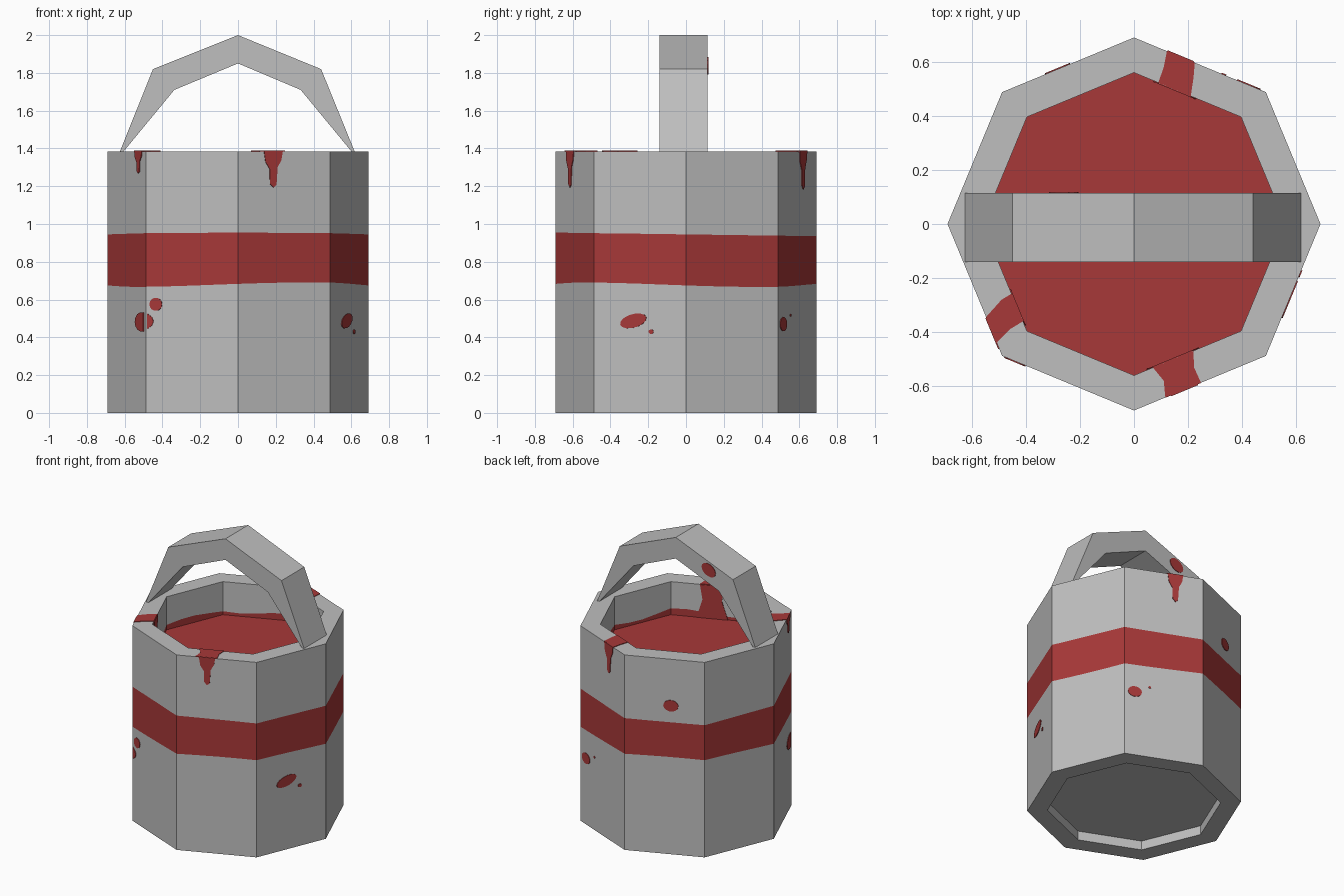
import bpy, bmesh, math
from mathutils import Vector

if "Cube" in bpy.data.objects:
    bpy.data.objects.remove(bpy.data.objects["Cube"])

R_OUT, R_IN, TOP, LEVEL = 0.69, 0.56, 1.385, 1.15
SIDE = 2 * R_OUT * math.sin(math.pi / 8)


def material(name, rgb):
    m = bpy.data.materials.new(name)
    m.diffuse_color = (*rgb, 1)
    m.use_nodes = True
    m.node_tree.nodes["Principled BSDF"].inputs["Base Color"].default_value = m.diffuse_color
    return m


GREY = material("bucket_grey", (0.52, 0.52, 0.52))
RED = material("paint_red", (0.39, 0.04, 0.04))


def make_object(name, bm, mats):
    bmesh.ops.recalc_face_normals(bm, faces=bm.faces[:])
    me = bpy.data.meshes.new(name)
    bm.to_mesh(me)
    bm.free()
    for m in mats:
        me.materials.append(m)
    ob = bpy.data.objects.new(name, me)
    bpy.context.collection.objects.link(ob)
    return ob


def corner(k, r):
    a = math.radians(45 * k)
    return Vector((r * math.cos(a), r * math.sin(a), 0))


def outline(r, sub=4):
    """Points round an octagon, each side split so edges of paint can wobble."""
    return [corner(k, r).lerp(corner(k + 1, r), i / sub) for k in range(8) for i in range(sub)]


# Bucket shell: octagonal rings from the recessed underside up, over the rim and inside
rings = [
    (R_IN, lambda a: 0.065, 0),
    (R_IN, lambda a: 0.0, 0),
    (R_OUT, lambda a: 0.0, 0),
    (R_OUT, lambda a: 0.679 - 0.012 * math.cos(2 * (a - 0.61)), 0),
    (R_OUT, lambda a: 0.945 - 0.009 * math.sin(a), 1),   # painted band
    (R_OUT, lambda a: TOP, 0),
    (R_IN, lambda a: TOP, 0),
    (R_IN, lambda a: LEVEL + 0.035 + 0.015 * math.sin(5 * a), 0),
    (R_IN, lambda a: LEVEL - 0.05, 1),                   # wet edge inside
    (R_IN, lambda a: 0.12, 0),
]
bm = bmesh.new()
loops = [[bm.verts.new((p.x, p.y, zf(math.atan2(p.y, p.x)))) for p in outline(r)] for r, zf, _ in rings]
for (lo, hi), (_, _, mat) in zip(zip(loops, loops[1:]), rings[1:]):
    n = len(lo)
    for i in range(n):
        f = bm.faces.new((lo[i], lo[(i + 1) % n], hi[(i + 1) % n], hi[i]))
        f.material_index = mat
bm.faces.new(loops[0])
bm.faces.new(loops[-1])
make_object("bucket", bm, [GREY, RED])

# Paint surface inside the bucket
bm = bmesh.new()
bm.faces.new([bm.verts.new((p.x, p.y, LEVEL)) for p in (corner(k, R_IN) for k in range(8))])
make_object("paint_surface", bm, [RED])


# Handle: faceted arch profile swept along y
arch = [(-0.625, TOP), (-0.45, 1.82), (0, 2.0), (0.44, 1.82), (0.617, TOP),
        (0.6, TOP), (0.332, 1.71), (0, 1.85), (-0.337, 1.71), (-0.605, TOP)]
Y0, Y1 = -0.14, 0.115
bm = bmesh.new()
face = bm.faces.new([bm.verts.new((x, Y0, z)) for x, z in arch])
ext = bmesh.ops.extrude_face_region(bm, geom=[face])["geom"]
bmesh.ops.translate(bm, vec=(0, Y1 - Y0, 0), verts=[v for v in ext if isinstance(v, bmesh.types.BMVert)])
make_object("handle", bm, [GREY])

# Splashes: thin plates lying on the walls, rim and handle
bm = bmesh.new()


def plate(points, normal):
    n = Vector(normal)
    low = [bm.verts.new(Vector(p) - n * 0.002) for p in points]
    high = [bm.verts.new(Vector(p) + n * 0.004) for p in points]
    bm.faces.new(low)
    bm.faces.new(high)
    c = len(low)
    for i in range(c):
        bm.faces.new((low[i], low[(i + 1) % c], high[(i + 1) % c], high[i]))


def wall_plate(k, uz, r=R_OUT, inward=False):
    """Plate on wall k; u is the distance along the wall from its first corner."""
    a, b = corner(k, r), corner(k + 1, r)
    along = (b - a).normalized()
    normal = (a + b).normalized() * (-1 if inward else 1)
    plate([a + along * u + Vector((0, 0, z)) for u, z in uz], normal)


def blob(u, z, ru, rz, tilt=0.0, n=14):
    pts = []
    for i in range(n):
        t = 2 * math.pi * i / n
        x, y = ru * math.cos(t), rz * math.sin(t)
        pts.append((u + x * math.cos(tilt) - y * math.sin(tilt), z + x * math.sin(tilt) + y * math.cos(tilt)))
    return pts


# Spots on the outer walls
for k, u, z, ru, rz, tilt in [
    (7, 0.227, 0.487, 0.077, 0.036, 0.25), (7, 0.329, 0.43, 0.014, 0.012, 0),
    (5, 0.058, 0.575, 0.036, 0.035, 0), (1, 0.069, 0.47, 0.047, 0.038, 0),
    (1, 0.169, 0.517, 0.009, 0.008, 0), (2, 0.306, 1.055, 0.05, 0.04, 0),
    (4, SIDE - 0.05, 0.482, 0.095, 0.052, 0), (5, -0.05, 0.485, 0.095, 0.052, 0),
]:
    wall_plate(k, [p for p in blob(u, z, ru, rz, tilt) if 0 <= p[0] <= SIDE])

# Drips down the outside: wall, start, width, lowest point
drip = [(0, 0), (1, 0), (0.92, 0.25), (0.72, 0.45), (0.66, 0.93), (0.5, 1), (0.32, 0.9), (0.3, 0.5), (0.08, 0.3)]
for k, u, w, z_end in [(6, 0.148, 0.108, 1.19), (1, 0.29, 0.105, 1.18), (4, 0.375, 0.105, 1.265)]:
    wall_plate(k, [(u + w * a, TOP + 0.003 - (TOP - z_end) * b) for a, b in drip])

# Drips down the inside, from the rim to the paint
for k, u, w in [(6, 0.076, 0.16), (1, 0.2, 0.13), (4, 0.28, 0.11)]:
    wall_plate(k, [(u, TOP), (u + w, TOP), (u + w * 0.9, 1.28), (u + w * 1.15, LEVEL),
                   (u - w * 0.15, LEVEL), (u + w * 0.1, 1.28)], R_IN, True)

# Patches across the rim
for patch in [
    [(0.07, -0.531), (0.11, -0.58), (0.116, -0.643), (0.248, -0.588), (0.222, -0.53), (0.22, -0.469)],
    [(0.09, 0.523), (0.11, 0.58), (0.122, 0.64), (0.225, 0.597), (0.22, 0.54), (0.21, 0.473)],
    [(-0.453, -0.258), (-0.49, -0.28), (-0.548, -0.345), (-0.51, -0.44), (-0.46, -0.39), (-0.411, -0.36)],
]:
    plate([(x, y, TOP) for x, y in patch], (0, 0, 1))

# Spot on the back of the handle
plate([(x, Y1, z) for x, z in blob(-0.26, 1.838, 0.058, 0.042, 0.5)], (0, 1, 0))
make_object("paint_splashes", bm, [RED])
